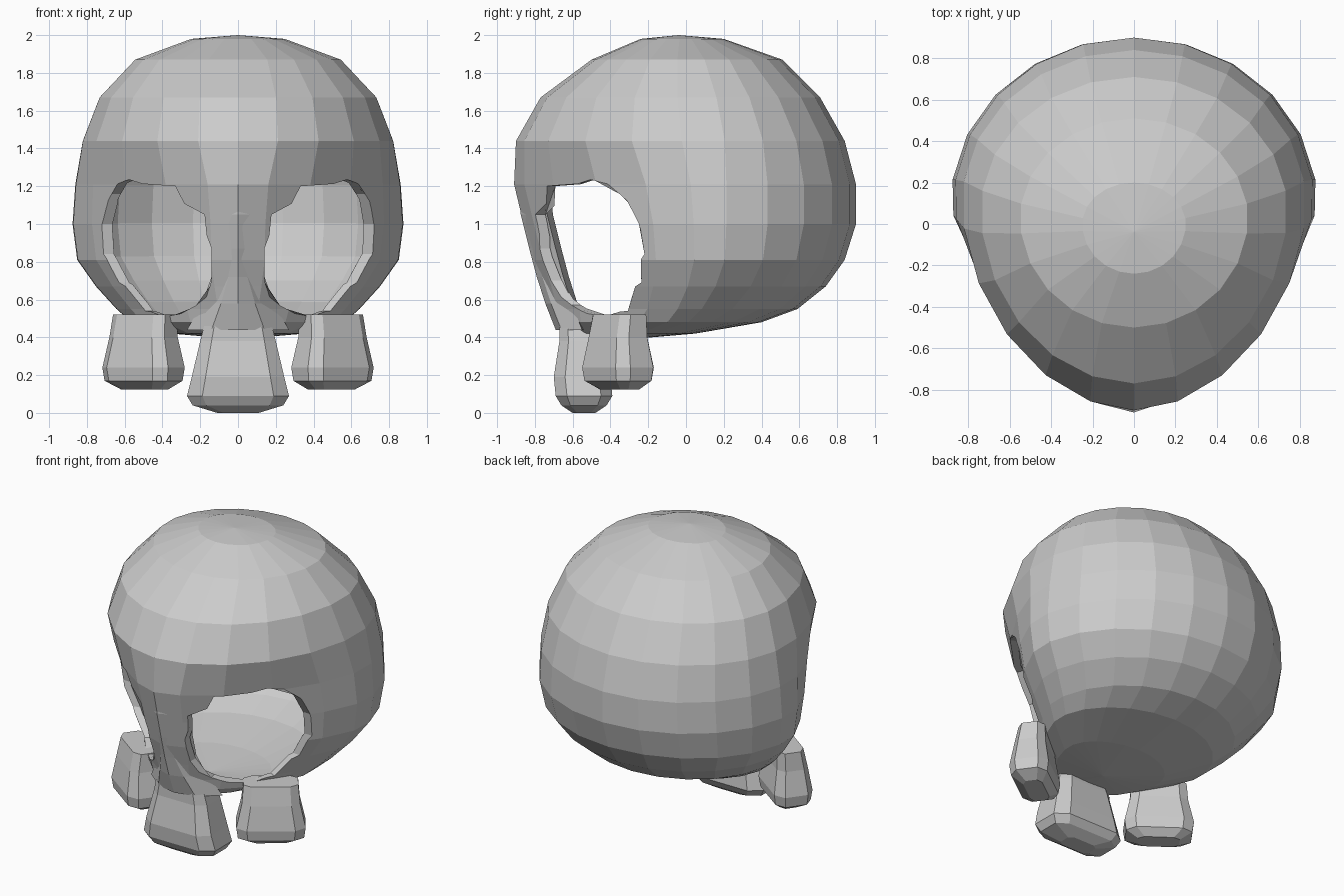
import bpy, bmesh
from math import sin, cos, pi, radians
from mathutils import Vector, Matrix

if "Cube" in bpy.data.objects:
    bpy.data.objects.remove(bpy.data.objects["Cube"])


def loft(name, rings, cap=True):
    """Skin a list of equal-length closed rings into a flat-shaded object."""
    bm = bmesh.new()
    rows = [[bm.verts.new(p) for p in ring] for ring in rings]
    n = len(rows[0])
    for a, b in zip(rows, rows[1:]):
        for i in range(n):
            j = (i + 1) % n
            bm.faces.new((a[i], a[j], b[j], b[i]))
    if cap:
        for r in (rows[0], rows[-1]):
            bm.faces.new(r)
    bmesh.ops.remove_doubles(bm, verts=bm.verts, dist=0.0005)
    bmesh.ops.recalc_face_normals(bm, faces=bm.faces)
    me = bpy.data.meshes.new(name)
    bm.to_mesh(me)
    bm.free()
    ob = bpy.data.objects.new(name, me)
    bpy.context.collection.objects.link(ob)
    return ob


def power(v, e):
    return (1 if v >= 0 else -1) * (abs(v) if abs(v) > 1e-6 else 0) ** e


# Cranium: z, half width, front y, back y, widest y, front roundness
stations = [
    (2.00, .002, -.04, -.036, -.038, 2), (1.98, .25, -.24, .20, 0, 2),
    (1.87, .55, -.50, .51, .03, 2), (1.67, .74, -.77, .71, .07, 1.95),
    (1.44, .83, -.90, .84, .1, 1.85), (1.21, .87, -.91, .90, .1, 1.5),
    (1.00, .885, -.86, .90, .1, 1.4), (.81, .86, -.81, .84, .1, 1.4),
    (.67, .76, -.76, .74, .06, 1.4), (.55, .65, -.72, .59, 0, 1.4),
    (.48, .57, -.69, .40, -.05, 1.5), (.42, .36, -.62, .05, -.2, 1.7),
    (.39, .002, -.302, -.298, -.3, 2)]
SEG = 22
rings = []
for z, w, f, b, c, p in stations:
    ring = []
    for i in range(SEG):
        a = 2 * pi * i / SEG
        e = 2 / p if cos(a) > 0 else 1
        reach = (f - c) if cos(a) > 0 else (c - b)
        ring.append((w * power(sin(a), e), c + reach * power(cos(a), e), z))
    rings.append(ring)
cranium = loft("cranium", rings)
solid = cranium.modifiers.new("shell", 'SOLIDIFY')
solid.thickness = 0.045
solid.offset = -1

# Eye opening cutter, fanning from straight ahead at the nose to sideways at the temple
rim = [(.14, -.70, .87), (.17, -.70, 1.05), (.30, -.66, 1.20), (.57, -.50, 1.235),
       (.71, -.36, 1.16), (.77, -.25, 1.0), (.78, -.22, .84), (.72, -.25, .69),
       (.60, -.36, .54), (.42, -.47, .51), (.22, -.60, .57), (.14, -.68, .70)]


def fan(dist):
    out = []
    for x, y, z in rim:
        a = (x - .14) / .64 * pi / 2
        out.append((x + dist * sin(a), y - dist * cos(a), z))
    return out


cutter = loft("eye_cutter", [fan(-.2), fan(.5)])
cutter.modifiers.new("mirror", 'MIRROR').use_mirror_merge = False
cutter.hide_render = True
cutter.hide_set(True)
cut = cranium.modifiers.new("eyes", 'BOOLEAN')
cut.operation = 'DIFFERENCE'
cut.solver = 'EXACT'
cut.object = cutter

# Nose ridge with side walls: z, front y, ridge half width, back half width
nose = []
for z, f, r, h in [(1.27, -.885, .07, .22), (1.05, -.875, .07, .165), (.87, -.83, .06, .14),
                   (.72, -.79, .05, .14), (.58, -.745, .09, .19), (.44, -.69, .14, .27)]:
    k = f + .14
    nose.append([(-h, k, z), (-r, f + .03, z), (0, f, z), (r, f + .03, z), (h, k, z), (0, k + .03, z)])
loft("nose_ridge", nose)


# Teeth: chamfered blocks skinned from rows of z, half width, half depth, depth shift
def tooth(name, rows, place):
    rings = []
    for z, hx, hy, dy in rows:
        cx, cy = hx * .3, hy * .4
        pts = [(hx, -hy + cy), (hx, hy - cy), (hx - cx, hy), (cx - hx, hy),
               (-hx, hy - cy), (-hx, cy - hy), (cx - hx, -hy), (hx - cx, -hy)]
        rings.append([place @ Vector((x, y + dy, z)) for x, y in pts])
    return loft(name, rings)


tooth("front_tooth", [(.46, .18, .11, -.01), (.38, .20, .12, 0), (.19, .245, .15, 0),
                      (.09, .27, .15, .01), (.04, .24, .12, .01), (0, .11, .06, .01)],
      Matrix.Translation((0, -.55, 0)))
side = tooth("side_tooth", [(.52, .17, .085, .01), (.40, .18, .10, 0), (.24, .215, .125, 0),
                            (.17, .205, .115, 0), (.125, .13, .06, .01)],
             Matrix.Translation((.50, -.36, 0)) @ Matrix.Rotation(radians(36), 4, 'Z'))
side.modifiers.new("mirror", 'MIRROR').use_mirror_merge = False
